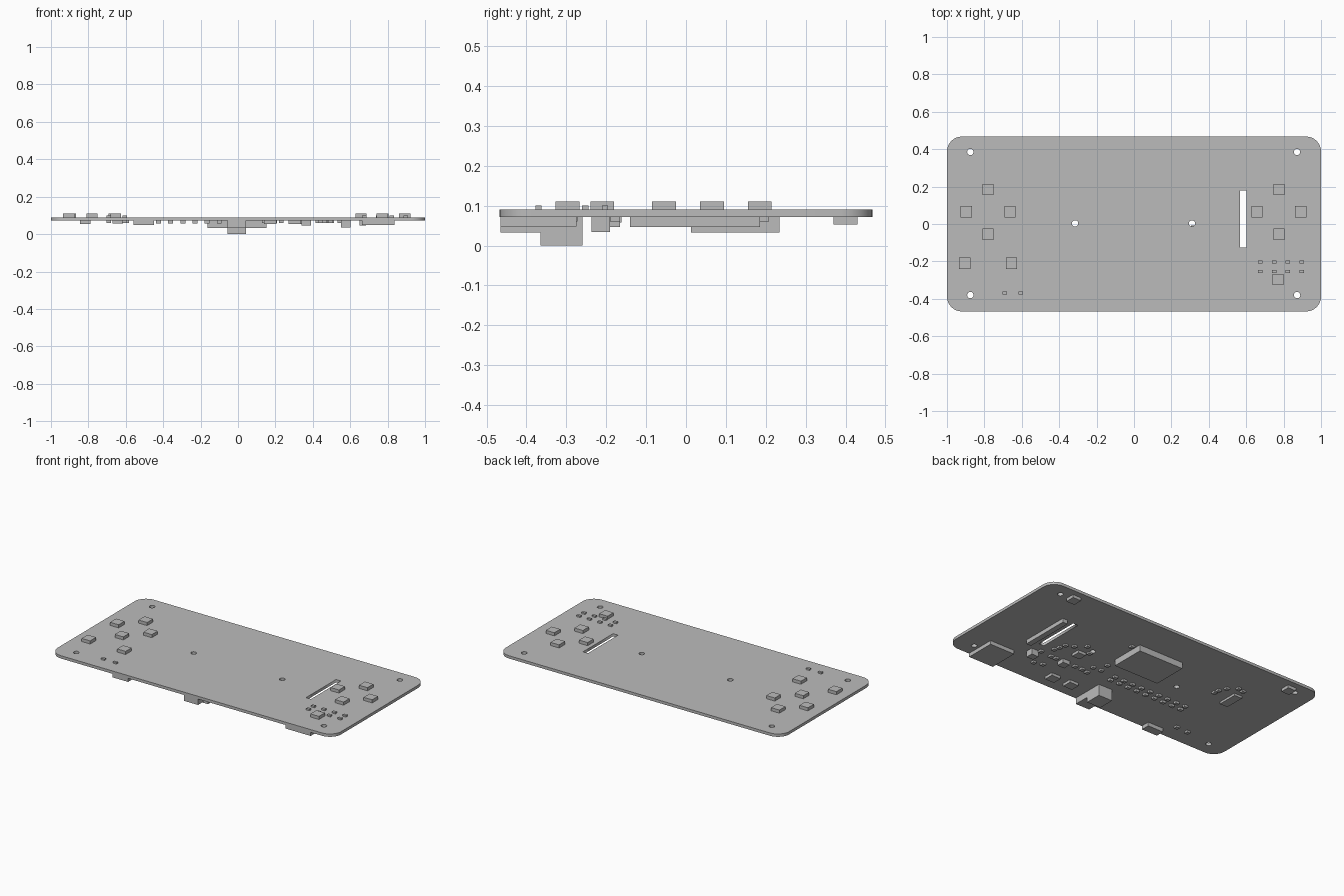
import bpy, bmesh, math
from math import cos, sin, pi

if "Cube" in bpy.data.objects:
    bpy.data.objects.remove(bpy.data.objects["Cube"])

# One grey for everything
grey = bpy.data.materials.new("plain_grey")
grey.use_nodes = True
colour = (0.5, 0.5, 0.5, 1)
grey.diffuse_color = colour
grey.node_tree.nodes["Principled BSDF"].inputs["Base Color"].default_value = colour

BOTTOM, TOP = 0.072, 0.09


def rounded(cx, cy, w, d, r, steps):
    """Outline of a rounded rectangle."""
    pts = []
    for i, (sx, sy) in enumerate([(1, 1), (-1, 1), (-1, -1), (1, -1)]):
        for k in range(steps + 1):
            a = (i + k / steps) * pi / 2
            pts.append((cx + sx * (w / 2 - r) + r * cos(a),
                        cy + sy * (d / 2 - r) + r * sin(a)))
    return pts


def circle(cx, cy, r, n=24):
    return [(cx + r * cos(2 * pi * k / n), cy + r * sin(2 * pi * k / n)) for k in range(n)]


def boxes(name, items):
    """One object made of boxes given as x0, x1, y0, y1, z0, z1."""
    bm = bmesh.new()
    for x0, x1, y0, y1, z0, z1 in items:
        for v in bmesh.ops.create_cube(bm, size=1)["verts"]:
            v.co = (x1 if v.co.x > 0 else x0, y1 if v.co.y > 0 else y0, z1 if v.co.z > 0 else z0)
    mesh = bpy.data.meshes.new(name)
    bm.to_mesh(mesh)
    bm.free()
    mesh.materials.append(grey)
    obj = bpy.data.objects.new(name, mesh)
    bpy.context.collection.objects.link(obj)


def under(name, x0, x1, y0, y1, z):
    boxes(name, [(x0, x1, y0, y1, z, BOTTOM)])


def pads(name, centres, w, d, z0, z1):
    boxes(name, [(x - w / 2, x + w / 2, y - d / 2, y + d / 2, z0, z1) for x, y in centres])


# Board: filled outline with a slot and screw holes
curve = bpy.data.curves.new("board", "CURVE")
curve.dimensions = "2D"
curve.fill_mode = "BOTH"
curve.extrude = (TOP - BOTTOM) / 2
loops = [rounded(0, 0, 2, 0.935, 0.08, 8),
         [(0.567, -0.125), (0.602, -0.125), (0.602, 0.178), (0.567, 0.178)]]
loops += [circle(x, y, 0.017) for x in (-0.875, 0.872) for y in (-0.38, 0.385)]
loops += [circle(x, 0.003, 0.017) for x in (-0.315, 0.31)]
for pts in loops:
    spline = curve.splines.new("POLY")
    spline.points.add(len(pts) - 1)
    for p, (x, y) in zip(spline.points, pts):
        p.co = (x, y, 0, 1)
    spline.use_cyclic_u = True
temp = bpy.data.objects.new("board_outline", curve)
bpy.context.collection.objects.link(temp)
bpy.context.view_layer.update()
mesh = bpy.data.meshes.new_from_object(temp.evaluated_get(bpy.context.evaluated_depsgraph_get()))
bpy.data.objects.remove(temp)
mesh.materials.clear()
mesh.materials.append(grey)
board = bpy.data.objects.new("board", mesh)
board.location.z = (TOP + BOTTOM) / 2
bpy.context.collection.objects.link(board)

# Push buttons: two cross pads and the extra ones
buttons = [(-0.905, -0.21), (-0.655, -0.21), (0.77, -0.297)]
for cx, cy in ((-0.78, 0.065), (0.775, 0.065)):
    buttons += [(cx + 0.117 * i, cy + 0.12 * j) for i, j in ((1, 0), (-1, 0), (0, 1), (0, -1))]
pads("push_buttons", buttons, 0.06, 0.06, TOP, 0.11)

# Small lamps on the upper face
lamps = [(0.675 + 0.074 * i, y) for i in range(4) for y in (-0.203, -0.253)]
pads("lamps", lamps + [(-0.69, -0.37), (-0.605, -0.37)], 0.024, 0.016, TOP, 0.1)

# Large parts on the lower face
under("main_module", -0.163, 0.153, 0.012, 0.235, 0.033)
under("card_socket", 0.662, 0.838, -0.465, -0.275, 0.048)
under("ribbon_connector", 0.65, 0.685, -0.14, 0.185, 0.047)
under("battery_connector", -0.055, 0.043, -0.365, -0.26, 0.0)
under("connector_mouth", -0.055, 0.043, -0.465, -0.365, 0.033)
under("edge_switch", -0.56, -0.45, -0.465, -0.41, 0.048)
under("left_shoulder_button", 0.755, 0.815, 0.37, 0.43, 0.053)
under("right_shoulder_button", -0.845, -0.788, 0.37, 0.43, 0.053)
under("sound_chip", -0.67, -0.615, 0.03, 0.16, 0.058)
under("coil", 0.552, 0.602, -0.237, -0.19, 0.034)
under("small_coil", 0.34, 0.39, -0.215, -0.165, 0.047)
under("regulator", 0.33, 0.385, -0.09, -0.035, 0.055)
pads("power_chips", [(0.302, -0.36), (0.172, -0.355)], 0.066, 0.06, 0.055, BOTTOM)

# Two rows of tiny parts, then the loose ones
rows = [(-0.49 + 0.065 * i, y) for i in range(9) for y in (-0.13, -0.172)]
pads("resistor_rows", rows, 0.026, 0.02, 0.058, BOTTOM)
pads("loose_parts", [
    (0.495, -0.30), (0.44, -0.284), (0.543, -0.177), (0.5, -0.112), (0.49, -0.076),
    (0.48, -0.037), (0.433, -0.013), (0.375, 0.035), (0.463, -0.184), (0.426, -0.184),
    (0.316, -0.019), (0.284, -0.184), (0.232, -0.184), (0.188, -0.192), (0.197, -0.127),
    (0.15, -0.058), (0.14, -0.124), (0.18, 0.196), (-0.518, 0.098), (-0.522, 0.13),
    (-0.543, 0.177), (-0.596, 0.22), (-0.635, 0.21), (-0.607, -0.343), (-0.69, -0.347),
], 0.024, 0.024, 0.06, BOTTOM)
